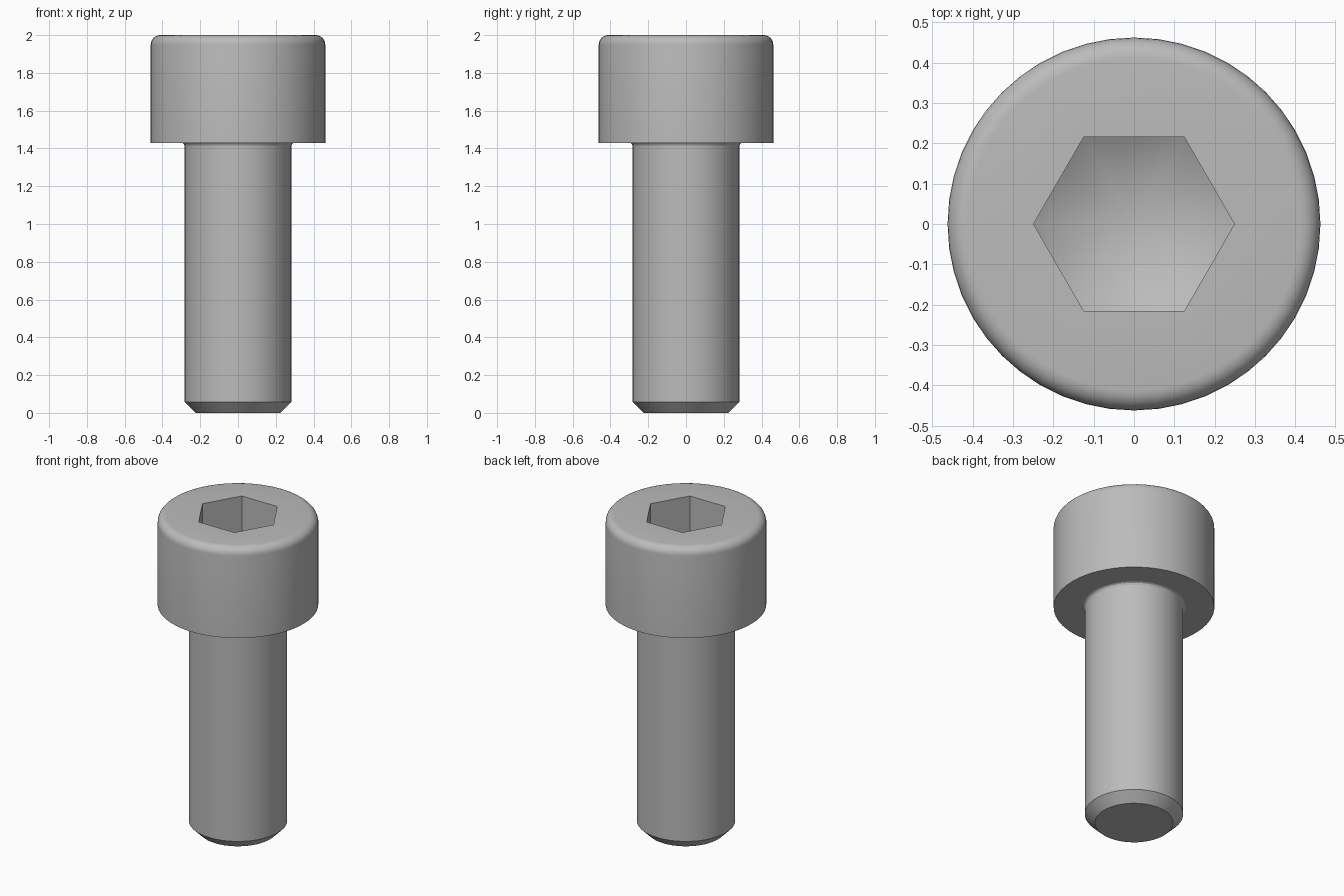
import bpy
import bmesh
from math import cos, sin, pi, radians, tan

if "Cube" in bpy.data.objects:
    bpy.data.objects.remove(bpy.data.objects["Cube"], do_unlink=True)

SEGMENTS = 48

steel = bpy.data.materials.new("steel grey")
steel.use_nodes = True
colour = (0.5, 0.5, 0.5, 1)
steel.diffuse_color = colour
steel.node_tree.nodes["Principled BSDF"].inputs["Base Color"].default_value = colour


def circle(r, z):
    """Ring of points on a circle."""
    angles = [2 * pi * i / SEGMENTS for i in range(SEGMENTS)]
    return [(r * cos(a), r * sin(a), z) for a in angles]


def hexagon(r, height):
    """Ring of points on a hexagon; height gives z from the distance to the axis."""
    points = []
    for i in range(SEGMENTS):
        a = 2 * pi * i / SEGMENTS
        d = r * cos(pi / 6) / cos(a % (pi / 3) - pi / 6)
        points.append((d * cos(a), d * sin(a), height(d)))
    return points


def loft(name, rings, start_tip=None, end_tip=None):
    """Skin successive rings, closing the ends with a flat cap or a pointed fan."""
    bm = bmesh.new()
    loops = [[bm.verts.new(p) for p in ring] for ring in rings]
    for low, high in zip(loops, loops[1:]):
        for i in range(SEGMENTS):
            j = (i + 1) % SEGMENTS
            bm.faces.new((low[i], low[j], high[j], high[i]))
    for loop, tip in ((loops[0][::-1], start_tip), (loops[-1], end_tip)):
        if tip is None:
            bm.faces.new(loop)
        else:
            apex = bm.verts.new((0, 0, tip))
            for i in range(SEGMENTS):
                bm.faces.new((loop[i], loop[(i + 1) % SEGMENTS], apex))
    bmesh.ops.recalc_face_normals(bm, faces=bm.faces)
    mesh = bpy.data.meshes.new(name)
    bm.to_mesh(mesh)
    bm.free()
    mesh.materials.append(steel)
    obj = bpy.data.objects.new(name, mesh)
    bpy.context.collection.objects.link(obj)
    bpy.ops.object.select_all(action="DESELECT")
    obj.select_set(True)
    bpy.context.view_layer.objects.active = obj
    bpy.ops.object.shade_smooth_by_angle(angle=radians(28))
    return obj


# Shank with chamfered tip
loft("shank", [circle(0.225, 0), circle(0.283, 0.058), circle(0.283, 1.45)])

# Head: straight side, rounded rim, hexagonal socket ending in a drilled cone
R, FILLET, TOP = 0.462, 0.05, 2.0
TIP, SLOPE = 1.6, tan(radians(30))
rim = [circle(R - FILLET + FILLET * cos(a), TOP - FILLET + FILLET * sin(a))
       for a in (radians(15 * k) for k in range(7))]
socket = [hexagon(0.249, lambda d: TOP),
          hexagon(0.249, lambda d: TIP + SLOPE * d)]
loft("socket_head", [circle(R, 1.43)] + rim + socket, end_tip=TIP)

# Small fillet under the head
loft("neck_fillet", [circle(0.283, 1.415), circle(0.288, 1.425), circle(0.3, 1.432)])
